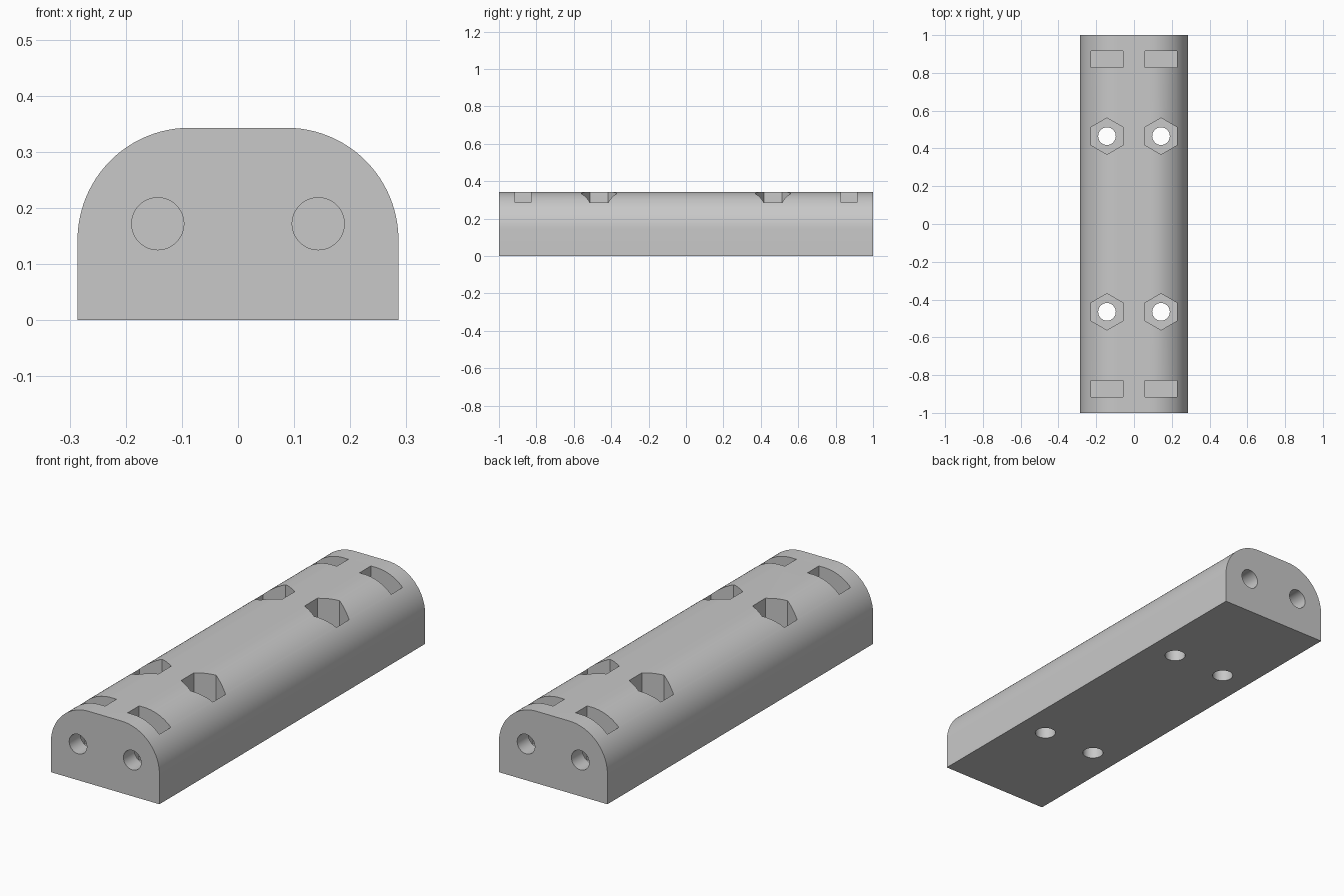
import bpy, bmesh, math
from mathutils import Matrix, Vector

cube = bpy.data.objects.get("Cube")
if cube:
    bpy.data.objects.remove(cube, do_unlink=True)

HALF_W, HEIGHT, RADIUS = 0.286, 0.343, 0.2
HOLE_R, HOLE_X, HOLE_Z = 0.0465, 0.143, 0.172
NUT_W, NUT_Y = 0.167, 0.465

grey = bpy.data.materials.new("plain grey")
grey.use_nodes = True
colour = (0.58, 0.58, 0.58, 1)
grey.diffuse_color = colour
grey.node_tree.nodes["Principled BSDF"].inputs["Base Color"].default_value = colour


def make_object(name, bm):
    bmesh.ops.recalc_face_normals(bm, faces=bm.faces)
    mesh = bpy.data.meshes.new(name)
    bm.to_mesh(mesh)
    bm.free()
    mesh.materials.append(grey)
    obj = bpy.data.objects.new(name, mesh)
    bpy.context.collection.objects.link(obj)
    return obj


def add_cylinder(bm, radius, start, end, sides, turn=0):
    start, end = Vector(start), Vector(end)
    axis = end - start
    rot = axis.to_track_quat('Z', 'Y').to_matrix().to_4x4()
    matrix = Matrix.Translation((start + end) / 2) @ rot @ Matrix.Rotation(turn, 4, 'Z')
    bmesh.ops.create_cone(bm, cap_ends=True, segments=sides, radius1=radius,
                          radius2=radius, depth=axis.length, matrix=matrix)


# Body: rounded-top profile pushed along the length
right = [(HALF_W, 0)]
for i in range(25):
    a = math.pi / 2 * i / 24
    right.append((HALF_W - RADIUS + RADIUS * math.cos(a),
                  HEIGHT - RADIUS + RADIUS * math.sin(a)))
profile = right + [(-x, z) for x, z in reversed(right)]
bm = bmesh.new()
face = bm.faces.new([bm.verts.new((x, -1, z)) for x, z in profile])
pushed = bmesh.ops.extrude_face_region(bm, geom=[face])["geom"]
bmesh.ops.translate(bm, vec=(0, 2, 0),
                    verts=[v for v in pushed if isinstance(v, bmesh.types.BMVert)])
body = make_object("clamp_block", bm)

# Cutters: bolt holes, nut pockets, nut slots, end screw holes
bolts, pockets, slots, ends = (bmesh.new() for _ in range(4))
for sx in (-1, 1):
    for sy in (-1, 1):
        x, y = sx * HOLE_X, sy * NUT_Y
        add_cylinder(bolts, HOLE_R, (x, y, -0.1), (x, y, 0.5), 48)
        add_cylinder(pockets, NUT_W / math.sqrt(3), (x, y, HOLE_Z), (x, y, 0.5), 6)
        bmesh.ops.create_cube(slots, size=1,
                              matrix=Matrix.Translation((x, sy * 0.8725, 0.293))
                              @ Matrix.Diagonal((NUT_W, 0.086, 0.414, 1)))
        add_cylinder(ends, HOLE_R, (x, sy * 0.714, HOLE_Z), (x, sy * 1.1, HOLE_Z), 48)

# Hexagon corners point along the length
for v in pockets.verts:
    cx = math.copysign(HOLE_X, v.co.x)
    cy = math.copysign(NUT_Y, v.co.y)
    v.co.z += 0
first = min(pockets.verts, key=lambda v: v.co.y)
if abs(abs(first.co.x) - HOLE_X) > 0.01:
    for sx in (-1, 1):
        for sy in (-1, 1):
            group = [v for v in pockets.verts if v.co.x * sx > 0 and v.co.y * sy > 0]
            bmesh.ops.rotate(pockets, verts=group, cent=(sx * HOLE_X, sy * NUT_Y, 0),
                             matrix=Matrix.Rotation(math.pi / 6, 3, 'Z'))

bpy.context.view_layer.objects.active = body
for name, cutter_bm in (("nut_pocket_cutter", pockets), ("bolt_hole_cutter", bolts),
                        ("nut_slot_cutter", slots), ("end_hole_cutter", ends)):
    cutter = make_object(name, cutter_bm)
    cutter.hide_render = True
    mod = body.modifiers.new(name, 'BOOLEAN')
    mod.operation, mod.solver, mod.object = 'DIFFERENCE', 'EXACT', cutter
    bpy.ops.object.modifier_apply(modifier=mod.name)
    bpy.data.objects.remove(cutter, do_unlink=True)

# Smooth the rounded top and holes, keep edges sharp
bpy.ops.object.select_all(action='DESELECT')
body.select_set(True)
bpy.ops.object.shade_smooth_by_angle(angle=math.radians(30))
